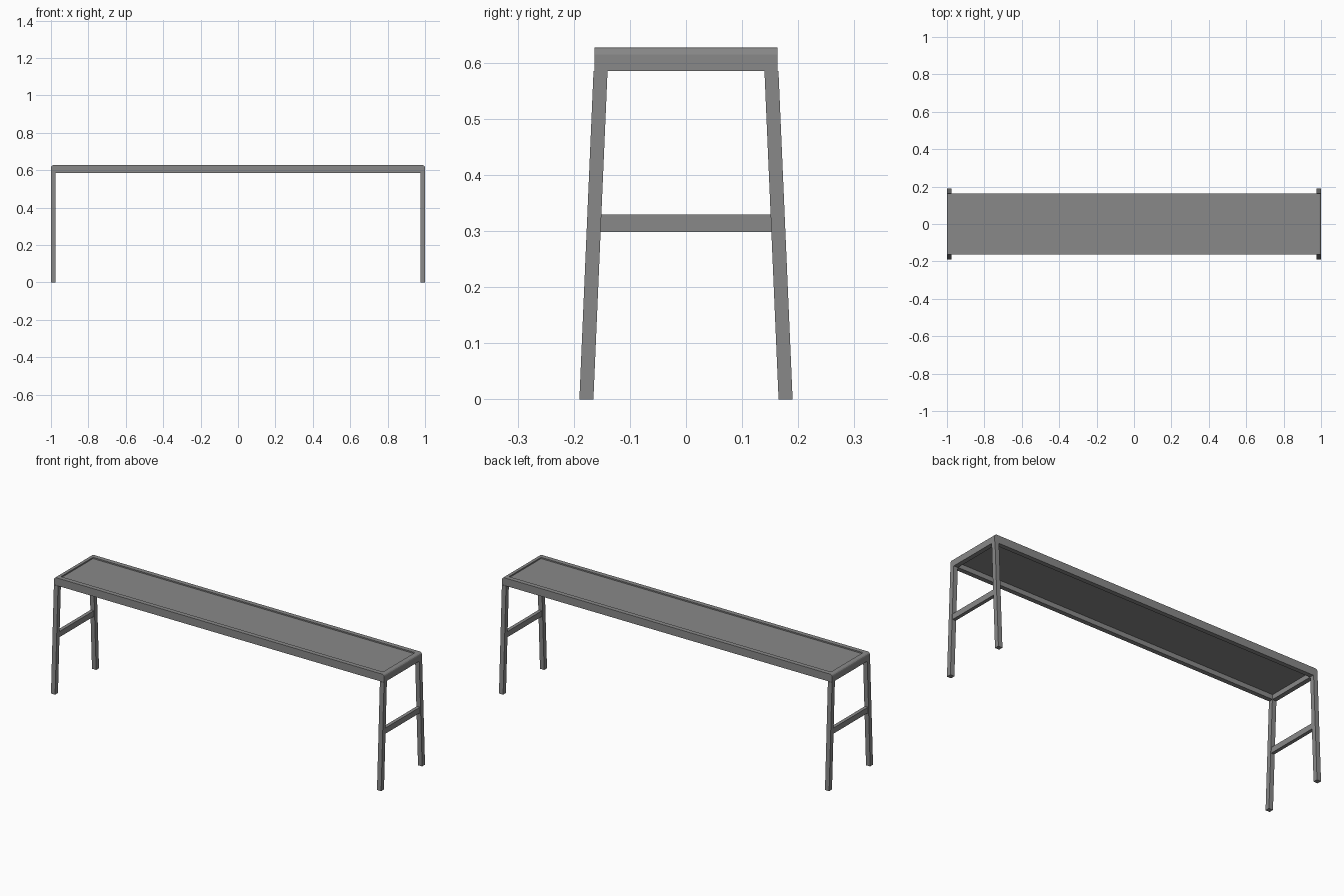
import bpy
import bmesh

old = bpy.data.objects.get("Cube")
if old:
    bpy.data.objects.remove(old, do_unlink=True)

# One grey paint for the whole bench
grey = bpy.data.materials.new("grey_metal")
grey.use_nodes = True
colour = (0.25, 0.25, 0.25, 1)
grey.diffuse_color = colour
grey.node_tree.nodes["Principled BSDF"].inputs["Base Color"].default_value = colour

HALF_X, HALF_Y = 1.0, 0.163
TOP, RAIL_BASE = 0.627, 0.585
BAR = 0.025
FOOT_Y = 0.19
ROUND = 0.012


def prism(name, profile, axis, start, end):
    """Extrude a 2D profile: along x it is (y, z), along y it is (x, z)."""
    bm = bmesh.new()
    rings = []
    for d in (start, end):
        rings.append([bm.verts.new((d, a, b) if axis == "x" else (a, d, b))
                      for a, b in profile])
    bm.faces.new(rings[0])
    bm.faces.new(rings[1])
    n = len(profile)
    for i in range(n):
        j = (i + 1) % n
        bm.faces.new((rings[0][i], rings[0][j], rings[1][j], rings[1][i]))
    bmesh.ops.recalc_face_normals(bm, faces=bm.faces)
    mesh = bpy.data.meshes.new(name)
    bm.to_mesh(mesh)
    bm.free()
    mesh.materials.append(grey)
    obj = bpy.data.objects.new(name, mesh)
    bpy.context.collection.objects.link(obj)
    return obj


def rect(a0, a1, b0, b1):
    return [(a0, b0), (a1, b0), (a1, b1), (a0, b1)]


def leg_outer(z):
    """Distance of the splayed leg's outer face from the centre line."""
    return FOOT_Y + (HALF_Y - FOOT_Y) * z / TOP


# Long rails, with rounded upper corners at both ends
quarter = [(HALF_X, RAIL_BASE), (HALF_X, TOP - ROUND),
           (HALF_X - ROUND * 0.13, TOP - ROUND * 0.5),
           (HALF_X - ROUND * 0.5, TOP - ROUND * 0.13),
           (HALF_X - ROUND, TOP)]
long_profile = quarter + [(-x, z) for x, z in reversed(quarter)]
for side, s in (("front", -1), ("back", 1)):
    prism(side + "_rail", long_profile, "y", s * HALF_Y, s * (HALF_Y - BAR))

for side, s in (("left", 1), ("right", -1)):
    # End rail joining the long rails
    end_profile = quarter + [(HALF_X - BAR, TOP), (HALF_X - BAR, RAIL_BASE)]
    prism(side + "_end_rail", [(s * x, z) for x, z in end_profile], "y",
          -HALF_Y + BAR, HALF_Y - BAR)

    # Splayed legs
    for end, t in (("front", -1), ("back", 1)):
        low, high = leg_outer(0), leg_outer(RAIL_BASE)
        leg = [(t * low, 0), (t * high, RAIL_BASE),
               (t * (high - BAR), RAIL_BASE), (t * (low - BAR), 0)]
        prism(f"{end}_{side}_leg", leg, "x", s * HALF_X, s * (HALF_X - BAR))

    # Cross bar between the legs, cut to their slope
    z0, z1 = 0.298, 0.329
    y0, y1 = leg_outer(z0) - BAR, leg_outer(z1) - BAR
    prism(side + "_cross_bar", [(-y0, z0), (y0, z0), (y1, z1), (-y1, z1)], "x",
          s * (HALF_X - 0.003), s * (HALF_X - BAR + 0.003))

# Seat panel, set slightly below the rims of the rails
inner_y = HALF_Y - BAR
prism("seat_panel", rect(-inner_y, inner_y, TOP - 0.016, TOP - 0.007), "x",
      -HALF_X + BAR, HALF_X - BAR)
